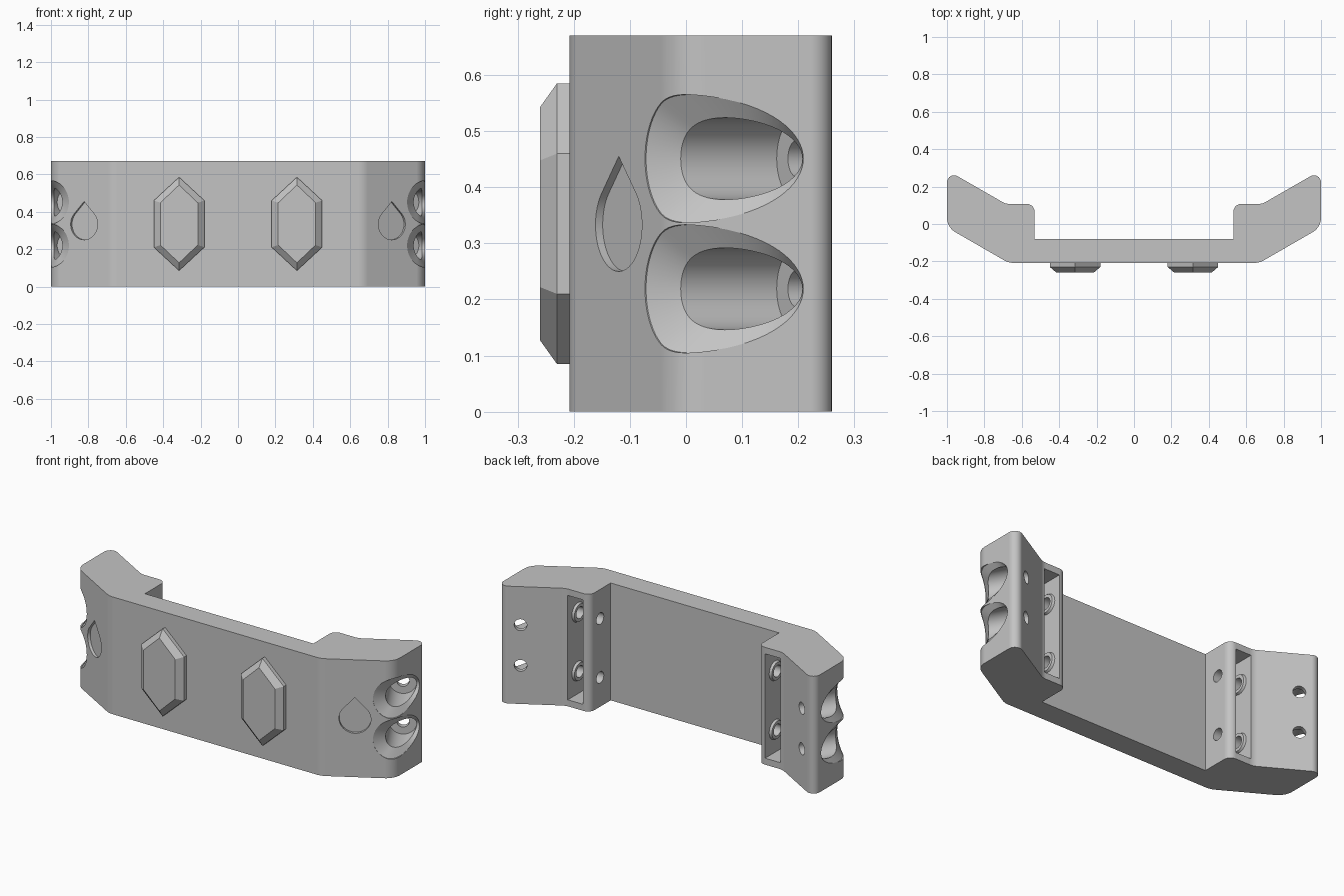
import bpy, bmesh, math
from mathutils import Vector

default = bpy.data.objects.get("Cube")
if default:
    bpy.data.objects.remove(default, do_unlink=True)

HEIGHT = 0.67
MID = HEIGHT / 2
C30, S30 = math.cos(math.pi / 6), 0.5

grey = bpy.data.materials.new("plain grey")
grey.use_nodes = True
grey.diffuse_color = (0.55, 0.55, 0.55, 1)
grey.node_tree.nodes["Principled BSDF"].inputs["Base Color"].default_value = (0.55, 0.55, 0.55, 1)


def loft(name, rings):
    """Solid skinned through rings of equal length, capped at both ends."""
    bm = bmesh.new()
    loops = [[bm.verts.new(p) for p in ring] for ring in rings]
    n = len(loops[0])
    for a, b in zip(loops, loops[1:]):
        for i in range(n):
            j = (i + 1) % n
            bm.faces.new((a[i], a[j], b[j], b[i]))
    bm.faces.new(loops[0][::-1])
    bm.faces.new(loops[-1])
    bmesh.ops.recalc_face_normals(bm, faces=bm.faces)
    mesh = bpy.data.meshes.new(name)
    bm.to_mesh(mesh)
    bm.free()
    mesh.materials.append(grey)
    obj = bpy.data.objects.new(name, mesh)
    bpy.context.collection.objects.link(obj)
    return obj


def combine(target, tool, operation="DIFFERENCE"):
    """Apply a boolean and remove the tool."""
    mod = target.modifiers.new("combine", "BOOLEAN")
    mod.operation, mod.object, mod.solver = operation, tool, "EXACT"
    bpy.context.view_layer.update()
    result = target.evaluated_get(bpy.context.evaluated_depsgraph_get())
    mesh = bpy.data.meshes.new_from_object(result)
    target.modifiers.clear()
    target.data = mesh
    bpy.data.objects.remove(tool, do_unlink=True)


def rounded(corners, steps=8):
    """Replace each (x, y, radius) corner by a tangent arc."""
    points = []
    for i, (x, y, r) in enumerate(corners):
        p = Vector((x, y))
        if r == 0:
            points.append(p)
            continue
        a = (Vector(corners[i - 1][:2]) - p).normalized()
        b = (Vector(corners[(i + 1) % len(corners)][:2]) - p).normalized()
        half = a.angle(b) / 2
        centre = p + (a + b).normalized() * (r / math.sin(half))
        start = (p + a * (r / math.tan(half)) - centre).normalized()
        end = (p + b * (r / math.tan(half)) - centre).normalized()
        points += [centre + start.slerp(end, k / steps).normalized() * r
                   for k in range(steps + 1)]
    return points


def circle(r, n=40):
    return [(r * math.cos(2 * math.pi * i / n), r * math.sin(2 * math.pi * i / n)) for i in range(n)]


def rod_x(name, s, x0, x1, y, z, r0, r1):
    return loft(name, [[(s * x, y + a, z + b) for a, b in circle(r)]
                       for x, r in ((x0, r0), (x1, r1))])


# Bracket body: rounded plan outline, mirrored and raised
half_plan = [(0.67, -0.208, 0.1), (1, -0.018, 0.09), (1, 0.288, 0.038),
             (0.685, 0.107, 0.08), (0.532, 0.107, 0.04), (0.532, -0.08, 0)]
outline = rounded(half_plan + [(-x, y, r) for x, y, r in reversed(half_plan)])
body = loft("bracket_body", [[(p.x, p.y, z) for p in outline] for z in (0, HEIGHT)])


def arm_point(s, zc, u, v, t):
    """Point in an arm's own frame: u along the slope, v up, t outward to the front."""
    return (s * (0.888 + C30 * u + S30 * t), 0.225 + S30 * u - C30 * t, zc + v)


def surface(u):
    """Height of the outer skin above the rear slope."""
    a, b = 0.264, 0.224 - 1.732 * u
    k = 0.1
    return min(a, b) - max(k - abs(a - b), 0) ** 2 / (4 * k)


def recess(s, zc):
    """Screw recess with a flared mouth following the outer skin."""
    bore, rings = 0.073, [[], [], [], []]
    for c, d in circle(1, 64):
        wide = 0.112 - 0.023 * c
        mouth = surface(wide * c)
        rings[0].append(arm_point(s, zc, bore * c, bore * d, 0.031))
        rings[1].append(arm_point(s, zc, bore * c, bore * d, surface(bore * c) - 0.035))
        rings[2].append(arm_point(s, zc, wide * c, wide * d, mouth))
        rings[3].append(arm_point(s, zc, wide * c, wide * d, mouth + 0.3))
    return loft("recess_cutter", rings)


def teardrop():
    """Round below, drawn to a point above."""
    r, tip = 0.083, 0.122
    start = math.asin(r / tip)
    arc = [start - k * (math.pi + 2 * start) / 40 for k in range(41)]
    return [(0, tip)] + [(r * math.cos(a), r * math.sin(a)) for a in arc]


for s in (-1, 1):
    # Deep slot in the back of the arm
    slot = [(0.575, -0.09), (0.672, -0.09), (0.672, 0.2), (0.575, 0.2)]
    combine(body, loft("slot_cutter", [[(s * x, y, z) for x, y in slot]
                                       for z in (0.037, HEIGHT - 0.037)]))
    for z in (MID - 0.168, MID + 0.168):
        # Raised seats on both slot walls, then the cross hole
        combine(body, rod_x("seat", s, 0.56, 0.588, 0.015, z, 0.062, 0.05), "UNION")
        combine(body, rod_x("seat", s, 0.69, 0.659, 0.015, z, 0.062, 0.05), "UNION")
        combine(body, rod_x("hole_cutter", s, 0.45, 0.73, 0.015, z, 0.033, 0.033))
    for z in (MID - 0.116, MID + 0.116):
        # Screw recess and its through hole
        combine(body, recess(s, z))
        combine(body, loft("hole_cutter", [[arm_point(s, z, u, v, t) for u, v in circle(0.033)]
                                           for t in (-0.1, 0.06)]))
    # Shallow teardrop on the sloping front
    combine(body, loft("drop_cutter", [
        [(s * (0.823 + C30 * u + S30 * t), -0.12 + S30 * u - C30 * t, 0.333 + v)
         for u, v in teardrop()] for t in (-0.015, 0.05)]))


def hexagon(x, y, w, side, tip):
    pts = [(0, tip), (w, side), (w, -side), (0, -tip), (-w, -side), (-w, side)]
    return [(x + a, y, MID + b) for a, b in pts]


# Faceted gems on the front
for side, x in (("right", -0.315), ("left", 0.315)):
    loft(side + "_gem", [hexagon(x, -0.2, 0.135, 0.125, 0.25),
                         hexagon(x, -0.23, 0.135, 0.125, 0.25),
                         hexagon(x, -0.26, 0.1, 0.113, 0.208)])

# Smooth the curves, keep the edges crisp
bpy.ops.object.select_all(action="DESELECT")
body.select_set(True)
bpy.context.view_layer.objects.active = body
bpy.ops.object.shade_smooth_by_angle(angle=math.radians(25))
weighted = body.modifiers.new("even shading", "WEIGHTED_NORMAL")
weighted.keep_sharp = True
